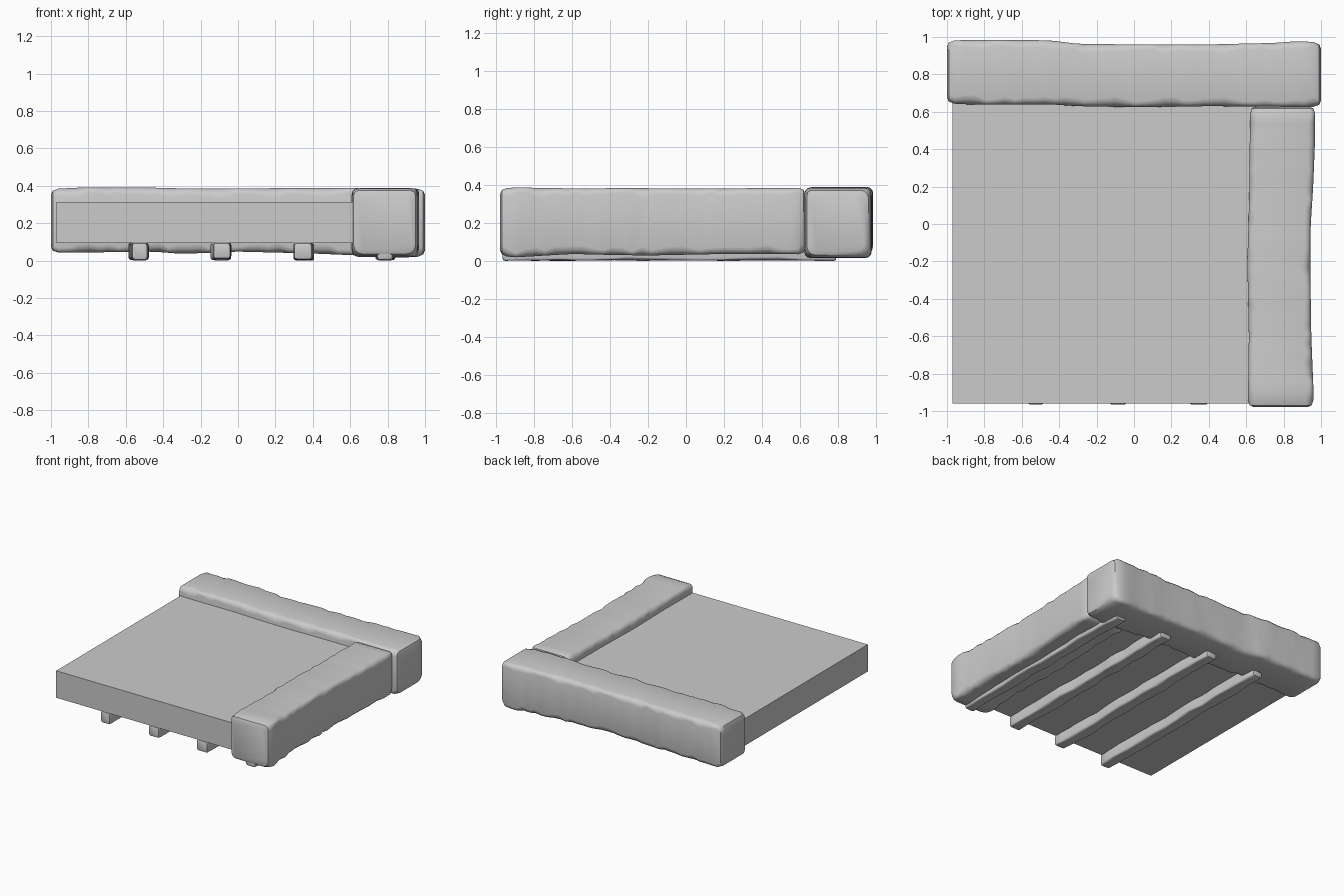
import bpy, bmesh, math, random
from mathutils import Vector

if "Cube" in bpy.data.objects:
    bpy.data.objects.remove(bpy.data.objects["Cube"])

random.seed(7)


def sample(stations, t):
    # Linear interpolation of the section limits along a block
    for a, b in zip(stations, stations[1:]):
        if t <= b[0]:
            f = max(0, (t - a[0]) / (b[0] - a[0]))
            return [p + (q - p) * f for p, q in zip(a[1:], b[1:])]
    return list(stations[-1][1:])


def rough_block(name, stations, along_x, radius, count, chip):
    # Loft a worn rounded-rectangle section; station = (t, lo, hi, zlo, zhi)
    t0, t1 = stations[0][0], stations[-1][0]
    steps = [(t0, radius * .8), (t0 + radius * .25, radius * .25), (t0 + radius, 0)]
    span = t1 - t0 - 2 * radius
    steps += [(t0 + radius + span * i / count, 0) for i in range(1, count)]
    steps += [(t1 - radius, 0), (t1 - radius * .25, radius * .25), (t1, radius * .8)]
    bm = bmesh.new()
    rings = []
    for t, inset in steps:
        lo, hi, zl, zh = sample(stations, t)
        lo, hi, zl, zh = lo + inset, hi - inset, zl + inset, zh - inset
        ring = []
        for k, (cx, cz, sx, sz) in enumerate(((hi, zh, 1, 1), (lo, zh, -1, 1),
                                              (lo, zl, -1, -1), (hi, zl, 1, -1))):
            r = radius * random.uniform(1 - chip, 1 + chip)
            for j in range(4):
                a = math.pi / 2 * (k + j / 3)
                u = cx - sx * r + r * math.cos(a)
                z = cz - sz * r + r * math.sin(a)
                ring.append(bm.verts.new((t, u, z) if along_x else (u, t, z)))
        rings.append(ring)
    for a, b in zip(rings, rings[1:]):
        for i in range(16):
            j = (i + 1) % 16
            bm.faces.new((a[i], a[j], b[j], b[i]))
    bm.faces.new(rings[0])
    bm.faces.new(rings[-1])
    bmesh.ops.recalc_face_normals(bm, faces=bm.faces)
    mesh = bpy.data.meshes.new(name)
    bm.to_mesh(mesh)
    bm.free()
    ob = bpy.data.objects.new(name, mesh)
    bpy.context.collection.objects.link(ob)
    bpy.ops.object.select_all(action='DESELECT')
    ob.select_set(True)
    bpy.context.view_layer.objects.active = ob
    bpy.ops.object.shade_smooth_by_angle(angle=math.radians(35))
    return ob


# Flat floor slab, tucked into both kerb stones
bpy.ops.mesh.primitive_cube_add(size=1, location=(-.085, -.08, .205))
slab = bpy.context.object
slab.name = "floor_slab"
slab.scale = (1.77, 1.76, .22)

# Long kerb stone along the back
rough_block("back_kerb", [
    (-1.0, .645, .98, .045, .385), (-.85, .638, .985, .045, .392),
    (-.45, .64, .982, .05, .392), (-.3, .63, .963, .038, .388),
    (0, .625, .96, .05, .388), (.4, .63, .96, .04, .39),
    (.75, .628, .968, .025, .39), (.88, .624, .978, .018, .388),
    (1.0, .628, .97, .025, .385)], True, .04, 36, .4)

# Kerb stone along the right side
rough_block("right_kerb", [
    (-.978, .61, .958, .03, .385), (-.9, .61, .96, .022, .39),
    (-.6, .614, .948, .04, .385), (-.4, .61, .945, .035, .386),
    (-.2, .606, .942, .032, .386), (0, .612, .945, .036, .384),
    (.2, .617, .958, .04, .384), (.45, .619, .968, .04, .388),
    (.626, .622, .968, .038, .388)], False, .035, 30, .4)

# Four worn timber bearers underneath
for n in range(4):
    x = -.53 + .44 * n
    stations = []
    for i in range(13):
        dx, w, dz = (random.uniform(-.006, .006) for _ in range(3))
        stations.append((-.965 + 1.755 * i / 12, x - .047 + dx + w, x + .047 + dx - w,
                         .007 + dz, .097))
    rough_block(f"bearer_{n + 1}", stations, False, .014, 24, .3)

# Rest the whole model on the ground
bpy.context.view_layer.update()
low = min((o.matrix_world @ v.co).z for o in bpy.data.objects for v in o.data.vertices)
for o in bpy.data.objects:
    o.location.z -= low
